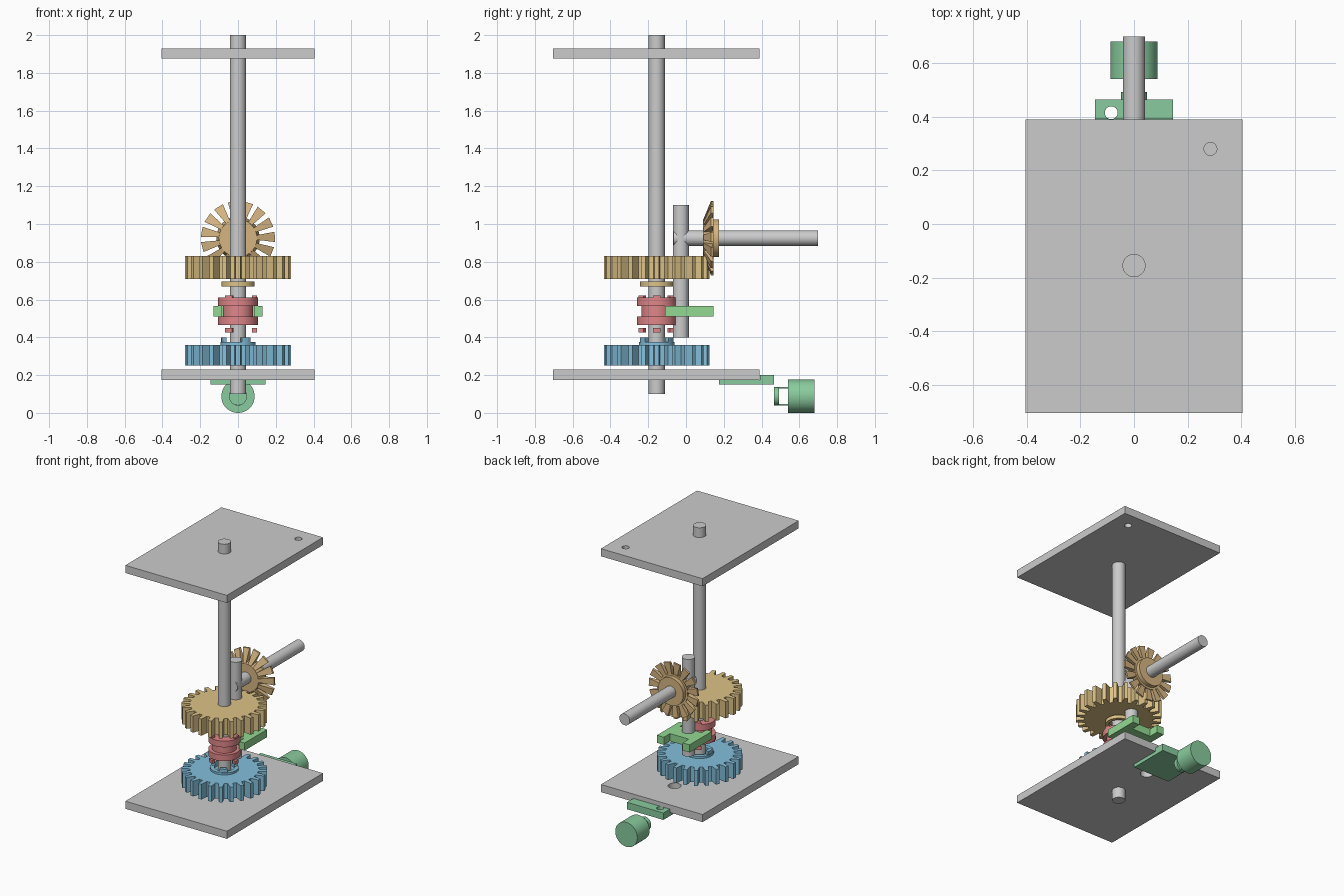
import bpy, bmesh, math
from mathutils import Matrix, Vector

if "Cube" in bpy.data.objects:
    bpy.data.objects.remove(bpy.data.objects["Cube"])

AX = -0.155          # y of the main shaft


def material(name, rgb):
    m = bpy.data.materials.new(name)
    m.diffuse_color = (*rgb, 1)
    m.use_nodes = True
    m.node_tree.nodes["Principled BSDF"].inputs["Base Color"].default_value = m.diffuse_color
    return m


GOLD = material("gold", (0.72, 0.54, 0.24))
BRONZE = material("bronze", (0.67, 0.46, 0.22))
RED = material("red", (0.75, 0.24, 0.25))
BLUE = material("blue", (0.23, 0.53, 0.72))
LIME = material("lime", (0.29, 0.70, 0.29))
GREEN = material("green", (0.25, 0.60, 0.34))


def finish(name, bm, mat=None, smooth=True):
    bmesh.ops.recalc_face_normals(bm, faces=bm.faces)
    me = bpy.data.meshes.new(name)
    bm.to_mesh(me)
    bm.free()
    ob = bpy.data.objects.new(name, me)
    bpy.context.collection.objects.link(ob)
    if mat:
        me.materials.append(mat)
    if smooth:
        bpy.ops.object.select_all(action='DESELECT')
        ob.select_set(True)
        bpy.context.view_layer.objects.active = ob
        bpy.ops.object.shade_smooth_by_angle(angle=math.radians(25))
    return ob


def prism(bm, pts, z0, z1):
    lo = bm.faces.new([bm.verts.new((x, y, z0)) for x, y in pts])
    ext = bmesh.ops.extrude_face_region(bm, geom=[lo], use_keep_orig=True)
    up = [v for v in ext['geom'] if isinstance(v, bmesh.types.BMVert)]
    bmesh.ops.translate(bm, verts=up, vec=(0, 0, z1 - z0))


def extrusion(name, pts, z0, z1, mat=None):
    bm = bmesh.new()
    prism(bm, pts, z0, z1)
    return finish(name, bm, mat, False)


def box(name, x0, x1, y0, y1, z0, z1, mat=None):
    return extrusion(name, [(x0, y0), (x1, y0), (x1, y1), (x0, y1)], z0, z1, mat)


def turned(name, profile, mat=None, origin=(0, AX, 0), along_y=False, n=48, closed=False):
    """Spin an (r, h) profile around z, or around y."""
    bm = bmesh.new()
    vs = [bm.verts.new((r, 0, h)) for r, h in profile]
    for a, b in zip(vs, vs[1:] + vs[:1] if closed else vs[1:]):
        bm.edges.new((a, b))
    bmesh.ops.spin(bm, geom=bm.verts[:] + bm.edges[:], axis=(0, 0, 1), cent=(0, 0, 0),
                   angle=math.tau, steps=n, use_merge=True)
    bmesh.ops.remove_doubles(bm, verts=bm.verts, dist=1e-5)
    if along_y:
        bm.transform(Matrix.Rotation(-math.pi / 2, 4, 'X'))
    bm.transform(Matrix.Translation(origin))
    return finish(name, bm, mat)


def rod(name, r, h0, h1, mat=None, **kw):
    return turned(name, [(0, h0), (r, h0), (r, h1), (0, h1)], mat, **kw)


def ring(name, r0, r1, h0, h1, mat):
    return turned(name, [(r0, h0), (r1, h0), (r1, h1), (r0, h1)], mat, closed=True)


def drill(ob, x, y, r):
    cutter = rod("hole_cutter", r, -1, 3, origin=(x, y, 0), n=32)
    cutter.hide_render = True
    mod = ob.modifiers.new("hole", 'BOOLEAN')
    mod.operation, mod.solver, mod.object = 'DIFFERENCE', 'EXACT', cutter
    bpy.context.view_layer.objects.active = ob
    bpy.ops.object.modifier_apply(modifier=mod.name)
    bpy.data.objects.remove(cutter)


def spur_gear(name, z0, z1, mat, teeth=24, root=0.225, tip=0.28):
    pts = []
    step = math.tau / teeth
    for i in range(teeth):
        for f, r in ((-0.30, root), (-0.17, tip), (0.17, tip), (0.30, root)):
            a = (i + f) * step
            pts.append((r * math.cos(a), AX + r * math.sin(a)))
    extrusion(name, pts, z0, z1, mat)


def dogs(name, z0, z1, r0, r1, mat, count=3, half=0.2, phase=0):
    """Small arc-shaped clutch teeth around the main shaft."""
    bm = bmesh.new()
    for i in range(count):
        c = phase + i * math.tau / count
        arc = [c + half * t for t in (-1, -0.33, 0.33, 1)]
        pts = [(r1, a) for a in arc] + [(r0, a) for a in reversed(arc)]
        prism(bm, [(r * math.cos(a), AX + r * math.sin(a)) for r, a in pts], z0, z1)
    finish(name, bm, mat, False)


# Frame plates
for nm, z in (("bottom_plate", 0.175), ("top_plate", 1.875)):
    plate = box(nm, -0.405, 0.405, -0.705, 0.39, z, z + 0.055)
    if nm == "top_plate":
        drill(plate, 0.285, 0.28, 0.024)
    else:
        drill(plate, 0, 0.13, 0.043)

# Shafts
rod("main_shaft", 0.043, 0.10, 2.0)
rod("selector_rod", 0.043, 0.40, 1.10, origin=(0, -0.027, 0))
rod("cross_shaft", 0.041, -0.065, 0.70, origin=(0, 0, 0.925), along_y=True)

# Spur gears with their clutch faces
spur_gear("upper_gear", 0.71, 0.83, GOLD)
ring("upper_gear_ring", 0.065, 0.088, 0.67, 0.695, GOLD)
spur_gear("lower_gear", 0.25, 0.36, BLUE)
ring("lower_gear_ring", 0.065, 0.093, 0.355, 0.375, BLUE)
dogs("lower_gear_dogs", 0.37, 0.40, 0.065, 0.09, BLUE, phase=math.pi / 3, half=0.3)

# Sliding clutch collar
turned("clutch_collar", [(0, 0.465), (0.105, 0.465), (0.105, 0.51), (0.08, 0.51),
                         (0.08, 0.565), (0.105, 0.565), (0.105, 0.61), (0, 0.61)], RED)
dogs("clutch_top_dogs", 0.605, 0.622, 0.075, 0.102, RED)
dogs("clutch_bottom_dogs", 0.425, 0.45, 0.075, 0.102, RED)

# Shift fork
half = [(0.13, -0.11), (0.13, 0.145), (0.075, 0.145), (0.075, 0.075)]
inner = [(0.085, -0.055), (0.085, -0.11)]
fork = half + [(-x, y) for x, y in reversed(half)] + [(-x, y) for x, y in reversed(inner)] + inner
extrusion("shift_fork", fork, 0.51, 0.565, LIME)

# Bevel gear: hub, disc and flared teeth
turned("bevel_hub", [(0, 0.09), (0.10, 0.09), (0.115, 0.145), (0.10, 0.145),
                     (0.10, 0.175), (0, 0.175)], BRONZE, origin=(0, 0, 0.925), along_y=True)
bm = bmesh.new()
for i in range(15):
    a = math.radians(98) + i * math.tau / 15
    radial = Vector((math.cos(a), 0, math.sin(a)))
    side = Vector((-math.sin(a), 0, math.cos(a)))
    loops = []
    for r, y0, y1, w in ((0.095, 0.09, 0.14, 0.012), (0.195, 0.132, 0.145, 0.027)):
        loops.append([bm.verts.new(Vector((0, y, 0.925)) + radial * r + side * s)
                      for y, s in ((y0, -w), (y0, w), (y1, w), (y1, -w))])
    lo, hi = loops
    bm.faces.new(lo)
    bm.faces.new(hi)
    for k in range(4):
        j = (k + 1) % 4
        bm.faces.new((lo[k], lo[j], hi[j], hi[k]))
finish("bevel_teeth", bm, BRONZE, False)

# Motor bracket with raised lip
bracket = extrusion("motor_bracket", [(0.175, 0.15), (0.465, 0.15), (0.465, 0.20),
                                      (0.392, 0.20), (0.392, 0.174), (0.175, 0.174)],
                    -0.145, 0.145, GREEN)
bracket.data.transform(Matrix(((0, 0, 1, 0), (1, 0, 0, 0), (0, 1, 0, 0), (0, 0, 0, 1))))
drill(bracket, -0.085, 0.415, 0.024)

# Motor body, boss and link strips
rod("motor_body", 0.088, 0.54, 0.68, GREEN, origin=(0, 0, 0.088), along_y=True)
rod("motor_boss", 0.048, 0.465, 0.493, GREEN, origin=(0, 0, 0.088), along_y=True)
for nm, z in (("lower_link", 0.04), ("upper_link", 0.13)):
    box(nm, -0.012, 0.012, 0.48, 0.545, z, z + 0.006, GREEN)
